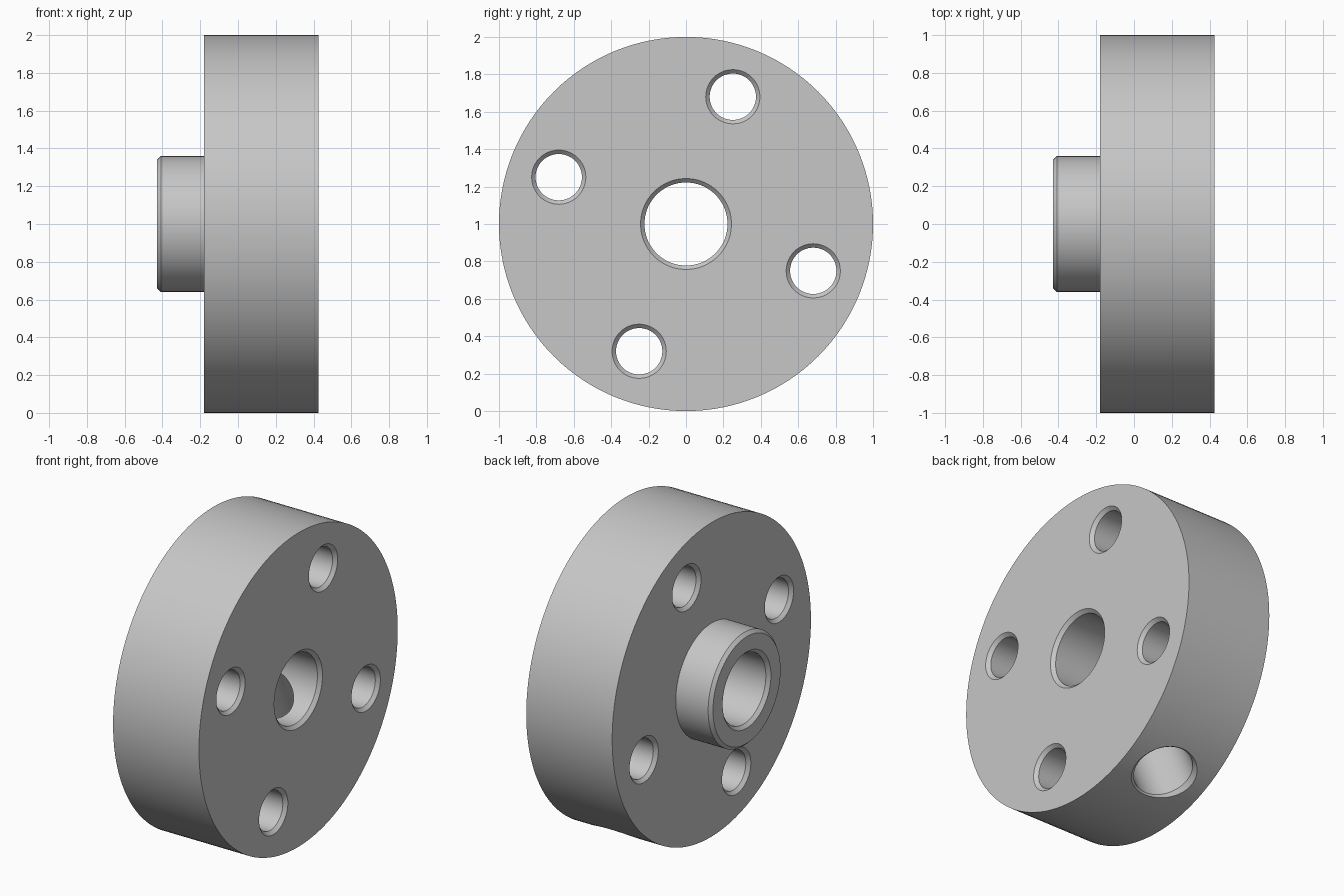
import bpy, bmesh, math
from mathutils import Vector

if "Cube" in bpy.data.objects:
    bpy.data.objects.remove(bpy.data.objects["Cube"])

steel = bpy.data.materials.new("steel grey")
steel.diffuse_color = (0.57, 0.57, 0.57, 1)
steel.use_nodes = True
steel.node_tree.nodes["Principled BSDF"].inputs["Base Color"].default_value = steel.diffuse_color


def lathe(name, profile, closed_ring, segments):
    """Revolve (x, radius) points about the x axis; a ring profile loops, a solid one is capped."""
    bm = bmesh.new()
    rings = []
    for x, r in profile:
        rings.append([bm.verts.new((x, r * math.cos(a), r * math.sin(a)))
                      for a in (2 * math.pi * i / segments for i in range(segments))])
    count = len(rings)
    for k in range(count if closed_ring else count - 1):
        a, b = rings[k], rings[(k + 1) % count]
        for i in range(segments):
            j = (i + 1) % segments
            bm.faces.new((a[i], a[j], b[j], b[i]))
    if not closed_ring:
        bm.faces.new(rings[0])
        bm.faces.new(rings[-1])
    bmesh.ops.recalc_face_normals(bm, faces=bm.faces)
    mesh = bpy.data.meshes.new(name)
    bm.to_mesh(mesh)
    bm.free()
    mesh.materials.append(steel)
    obj = bpy.data.objects.new(name, mesh)
    bpy.context.collection.objects.link(obj)
    return obj


def cut(target, cutter):
    """Subtract the cutter and remove it."""
    cutter.hide_render = True
    bpy.context.view_layer.objects.active = target
    mod = target.modifiers.new("cut", 'BOOLEAN')
    mod.operation, mod.solver, mod.object = 'DIFFERENCE', 'EXACT', cutter
    bpy.ops.object.modifier_apply(modifier=mod.name)
    bpy.data.objects.remove(cutter)


X_HUB, X_BACK, X_FACE = -0.428, -0.18, 0.425
BORE, CH = 0.222, 0.021

# flange disc with chamfered hub and chamfered centre bore
flange = lathe("hub_flange", [
    (X_HUB, BORE + CH), (X_HUB, 0.34), (X_HUB + 0.02, 0.36), (X_BACK, 0.36),
    (X_BACK, 1.0), (X_FACE, 1.0), (X_FACE, BORE + CH), (X_FACE - CH, BORE),
    (X_HUB + CH, BORE)], True, 128)
flange.location.z = 1

# four bolt holes, chamfered at both ends
R, E = 0.124, 0.05
for k in range(4):
    a = math.radians(69.8 + 90 * k)
    hole = lathe("bolt_hole_cutter", [
        (X_BACK - E, R + CH + E), (X_BACK + CH, R),
        (X_FACE - CH, R), (X_FACE + E, R + CH + E)], False, 48)
    hole.location = (0, 0.725 * math.cos(a), 1 + 0.725 * math.sin(a))
    cut(flange, hole)

# radial hole from the rim into the bore, midway between two bolt holes
a = math.radians(-65.2)
radial = lathe("radial_hole_cutter", [
    (0, 0.177), (0.973, 0.177), (1.073, 0.277)], False, 64)
radial.rotation_mode = 'QUATERNION'
radial.rotation_quaternion = Vector((0, math.cos(a), math.sin(a))).to_track_quat('X', 'Z')
radial.location = ((X_BACK + X_FACE) / 2, 0, 1)
cut(flange, radial)

# smooth curved walls, crisp edges
flange.select_set(True)
bpy.context.view_layer.objects.active = flange
bpy.ops.object.shade_smooth_by_angle(angle=math.radians(30))
